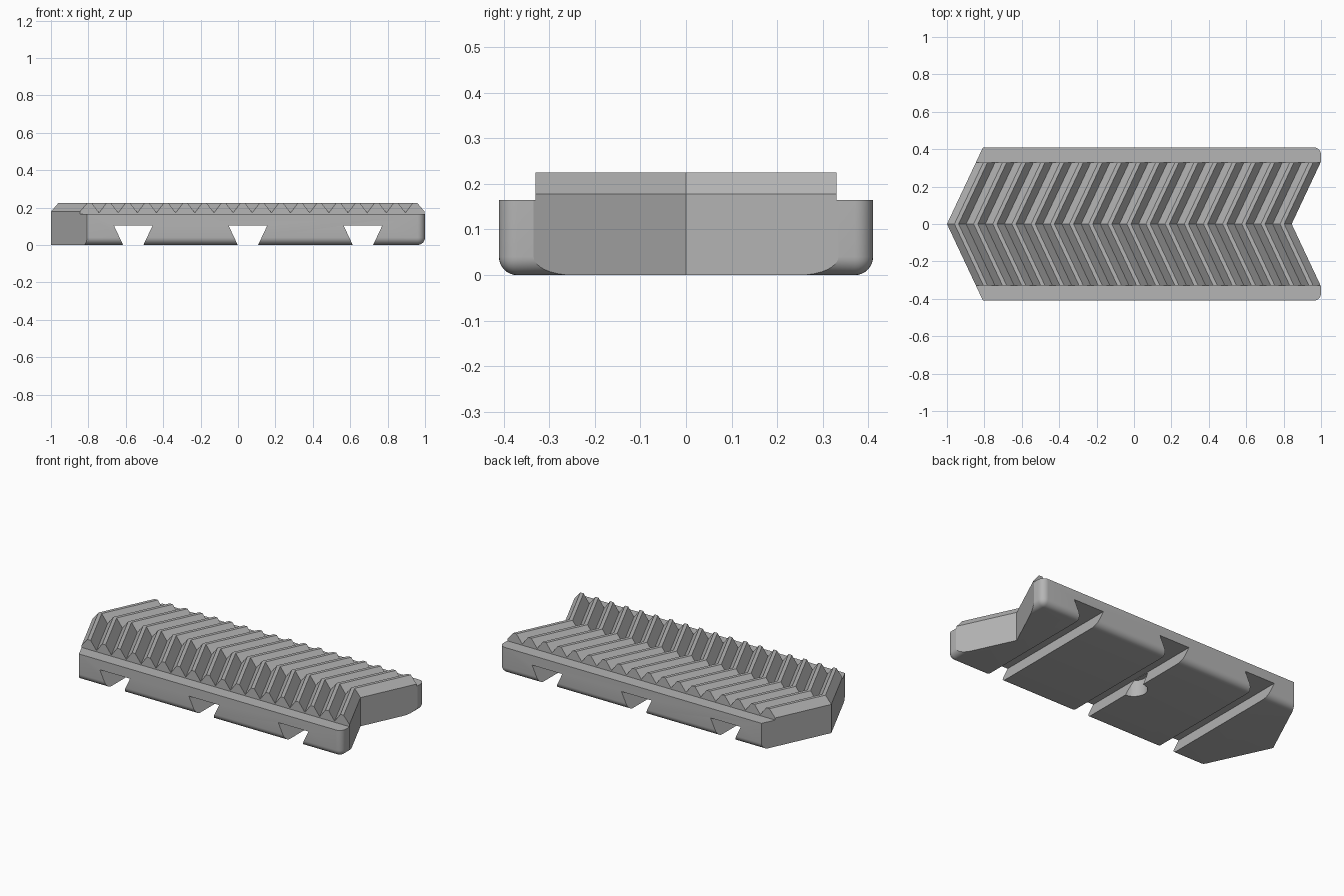
import bpy, bmesh, math

cube = bpy.data.objects.get("Cube")
if cube:
    bpy.data.objects.remove(cube, do_unlink=True)

SLOPE = 0.47            # chevron sweep in x per unit of y
LENGTH = 1.843          # chevron length along x
HALF, RIDGE_HALF = 0.41, 0.33
DECK, TOP, END_Z, FLOOR = 0.165, 0.225, 0.178, 0.172
TEETH = 18

steel = bpy.data.materials.new("grey_steel")
steel.use_nodes = True
grey = (0.46, 0.46, 0.46, 1)
steel.diffuse_color = grey
steel.node_tree.nodes["Principled BSDF"].inputs["Base Color"].default_value = grey


def make(name, bm):
    bmesh.ops.recalc_face_normals(bm, faces=bm.faces)
    mesh = bpy.data.meshes.new(name)
    bm.to_mesh(mesh)
    bm.free()
    mesh.materials.append(steel)
    obj = bpy.data.objects.new(name, mesh)
    bpy.context.collection.objects.link(obj)
    return obj


def sweep(name, profile, stations, slope=0):
    """Sweep an x-z profile along y, shifted in x by slope * |y|."""
    bm = bmesh.new()
    rings = [[bm.verts.new((x + slope * abs(y), y, z)) for x, z in profile] for y in stations]
    n = len(profile)
    for a, b in zip(rings, rings[1:]):
        for i in range(n):
            j = (i + 1) % n
            bm.faces.new((a[i], a[j], b[j], b[i]))
    bm.faces.new(rings[0])
    bm.faces.new(rings[-1])
    return make(name, bm)


def activate(obj):
    bpy.ops.object.select_all(action='DESELECT')
    obj.select_set(True)
    bpy.context.view_layer.objects.active = obj


def cut(obj, cutter, operation='DIFFERENCE'):
    cutter.hide_render = True
    mod = obj.modifiers.new("cut", 'BOOLEAN')
    mod.operation, mod.solver, mod.object = operation, 'EXACT', cutter
    activate(obj)
    bpy.ops.object.modifier_apply(modifier=mod.name)
    bpy.data.objects.remove(cutter, do_unlink=True)


# Base block: rounded lower edges and rounded corners at the +x end
bm = bmesh.new()
bmesh.ops.create_cube(bm, size=1)
for v in bm.verts:
    v.co.x = 1 if v.co.x > 0 else -1.3
    v.co.y *= 2 * HALF
    v.co.z = DECK if v.co.z > 0 else 0
edges = []
for e in bm.edges:
    a, b = (v.co for v in e.verts)
    at_end = a.x > 0 and b.x > 0
    low = a.z == 0 and b.z == 0
    if (low and (at_end or a.y == b.y)) or (at_end and a.z != b.z):
        edges.append(e)
bmesh.ops.bevel(bm, geom=edges, offset=0.04, segments=8, profile=0.5, affect='EDGES')
base = make("base_block", bm)

# Trim both ends to the chevron
x0, x1 = -1, -1 + LENGTH
trim = sweep("chevron_trim", [(x0, -1), (x1, -1), (x1, 1), (x0, 1)], (-0.6, 0, 0.6), SLOPE)
cut(base, trim, 'INTERSECT')

# Dovetail slots through the underside, each with a small round relief in the middle
for cx in (-0.56, 0.053, 0.668):
    slot = [(cx - 0.045, -0.02), (cx + 0.045, -0.02), (cx + 0.104, 0.105), (cx - 0.104, 0.105)]
    cut(base, sweep("slot_cutter", slot, (-0.6, 0.6)))
    bm = bmesh.new()
    bmesh.ops.create_cone(bm, cap_ends=True, segments=24, radius1=0.075, radius2=0.075, depth=0.2)
    cut(base, make("relief_cutter", bm))
activate(base)
bpy.ops.object.shade_smooth_by_angle(angle=math.radians(25))

# Toothed chevron ridges on the deck
pitch = LENGTH / TEETH
profile = [(x0, DECK)]
for i in range(TEETH):
    x = x0 + i * pitch
    profile.append((x, END_Z if i == 0 else FLOOR))
    profile += [(x + 0.04, TOP), (x + pitch - 0.04, TOP)]
profile += [(x1, END_Z), (x1, DECK)]
sweep("grip_teeth", profile, (-RIDGE_HALF, 0, RIDGE_HALF), SLOPE)
